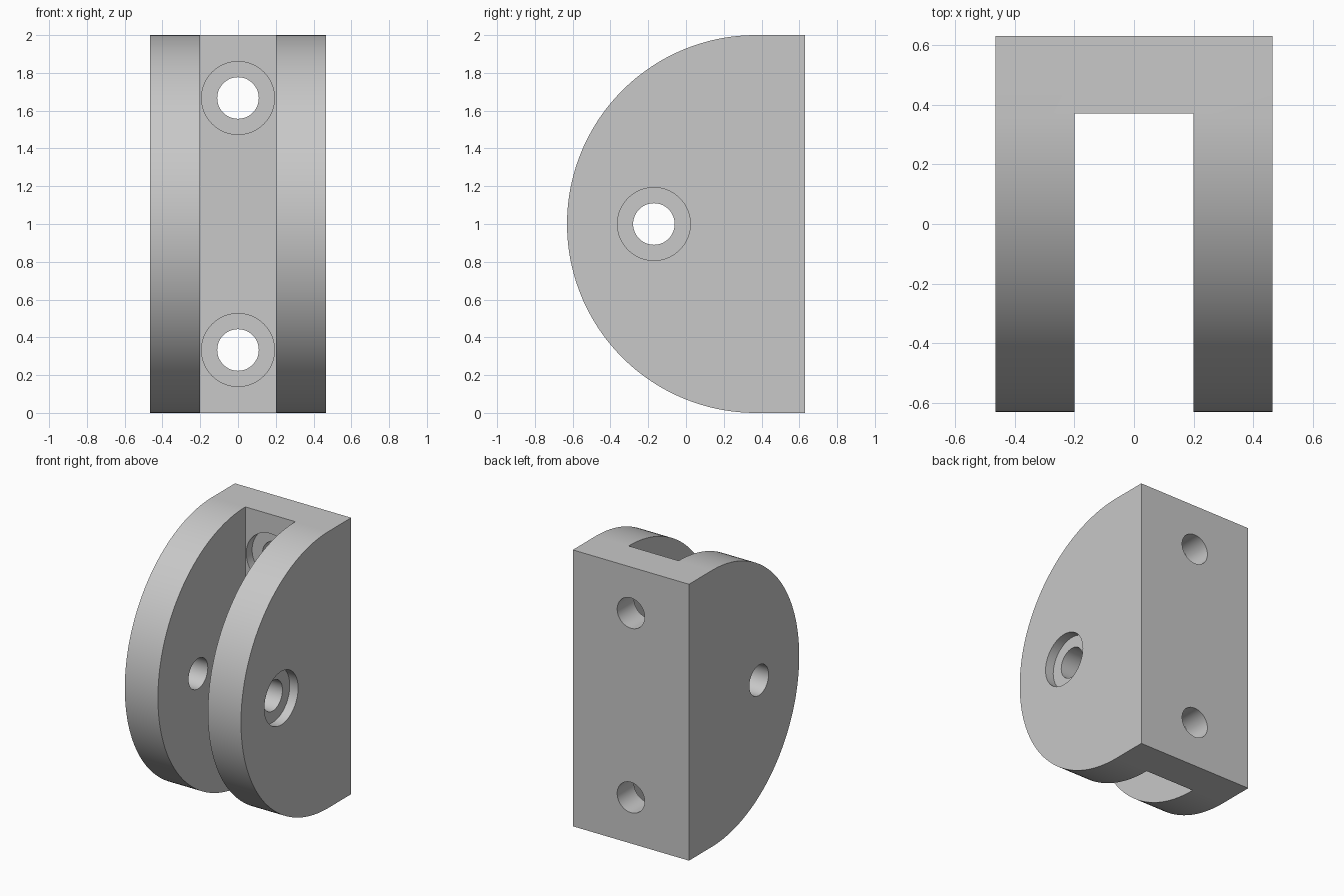
import bpy, bmesh, math
from mathutils import Matrix

cube = bpy.data.objects.get("Cube")
if cube:
    bpy.data.objects.remove(cube, do_unlink=True)

HALF_WIDTH, SLOT_HALF = 0.465, 0.2
BACK, WALL_FRONT, RADIUS = 0.63, 0.37, 1.0
HOLE_R, BORE_R, BORE_DEPTH = 0.11, 0.193, 0.067
PIN_Y, PIN_Z = -0.17, 1.0

grey = bpy.data.materials.new("light_grey")
grey.use_nodes = True
colour = (0.58, 0.58, 0.58, 1)
grey.diffuse_color = colour
grey.node_tree.nodes["Principled BSDF"].inputs["Base Color"].default_value = colour


def make_object(name, bm):
    bmesh.ops.recalc_face_normals(bm, faces=bm.faces)
    mesh = bpy.data.meshes.new(name)
    bm.to_mesh(mesh)
    bm.free()
    mesh.materials.append(grey)
    obj = bpy.data.objects.new(name, mesh)
    bpy.context.collection.objects.link(obj)
    return obj


def cut(target, cutter):
    """Subtract the cutter from the target, then discard it."""
    cutter.hide_render = True
    mod = target.modifiers.new("cut", 'BOOLEAN')
    mod.operation, mod.solver, mod.object = 'DIFFERENCE', 'EXACT', cutter
    bpy.context.view_layer.objects.active = target
    bpy.ops.object.modifier_apply(modifier=mod.name)
    bpy.data.objects.remove(cutter, do_unlink=True)


def drill(target, axis, radius, centre, start, end):
    """Cut a round hole along x or y between two positions on that axis."""
    bm = bmesh.new()
    bmesh.ops.create_cone(bm, cap_ends=True, segments=64, radius1=radius,
                          radius2=radius, depth=end - start)
    mid = (start + end) / 2
    if axis == 'X':
        place = Matrix.Translation((mid, *centre)) @ Matrix.Rotation(math.pi / 2, 4, 'Y')
    else:
        place = Matrix.Translation((centre[0], mid, centre[1])) @ Matrix.Rotation(math.pi / 2, 4, 'X')
    bmesh.ops.transform(bm, matrix=place, verts=bm.verts)
    cut(target, make_object("drill", bm))


# Body: half-round side profile with a flat back, extruded across the width
steps = 96
profile = [(BACK, 0), (BACK, 2 * RADIUS)]
for i in range(steps + 1):
    a = math.pi * (0.5 + i / steps)
    profile.append((WALL_FRONT + RADIUS * math.cos(a), RADIUS + RADIUS * math.sin(a)))
bm = bmesh.new()
face = bm.faces.new([bm.verts.new((-HALF_WIDTH, y, z)) for y, z in profile])
side = bmesh.ops.extrude_face_region(bm, geom=[face])
bmesh.ops.translate(bm, vec=(2 * HALF_WIDTH, 0, 0),
                    verts=[g for g in side["geom"] if isinstance(g, bmesh.types.BMVert)])
body = make_object("clevis_bracket", bm)

# Slot between the two cheeks
bm = bmesh.new()
bmesh.ops.create_cube(bm, size=1)
bmesh.ops.scale(bm, vec=(2 * SLOT_HALF, 2, 3), verts=bm.verts)
bmesh.ops.translate(bm, vec=(0, WALL_FRONT - 1, RADIUS), verts=bm.verts)
cut(body, make_object("slot_cutter", bm))

# Pin hole through both cheeks, counterbored on the model's left
drill(body, 'X', HOLE_R, (PIN_Y, PIN_Z), -1, 1)
drill(body, 'X', BORE_R, (PIN_Y, PIN_Z), HALF_WIDTH - BORE_DEPTH, 1)

# Mounting holes through the back wall, counterbored from inside the slot
for z in (0.333, 1.667):
    drill(body, 'Y', HOLE_R, (0, z), 0.2, 1)
    drill(body, 'Y', BORE_R, (0, z), 0.2, WALL_FRONT + BORE_DEPTH)

# Smooth the round surfaces, keep machined edges sharp
bpy.ops.object.select_all(action='DESELECT')
body.select_set(True)
bpy.context.view_layer.objects.active = body
bpy.ops.object.shade_smooth_by_angle(angle=math.radians(30))
